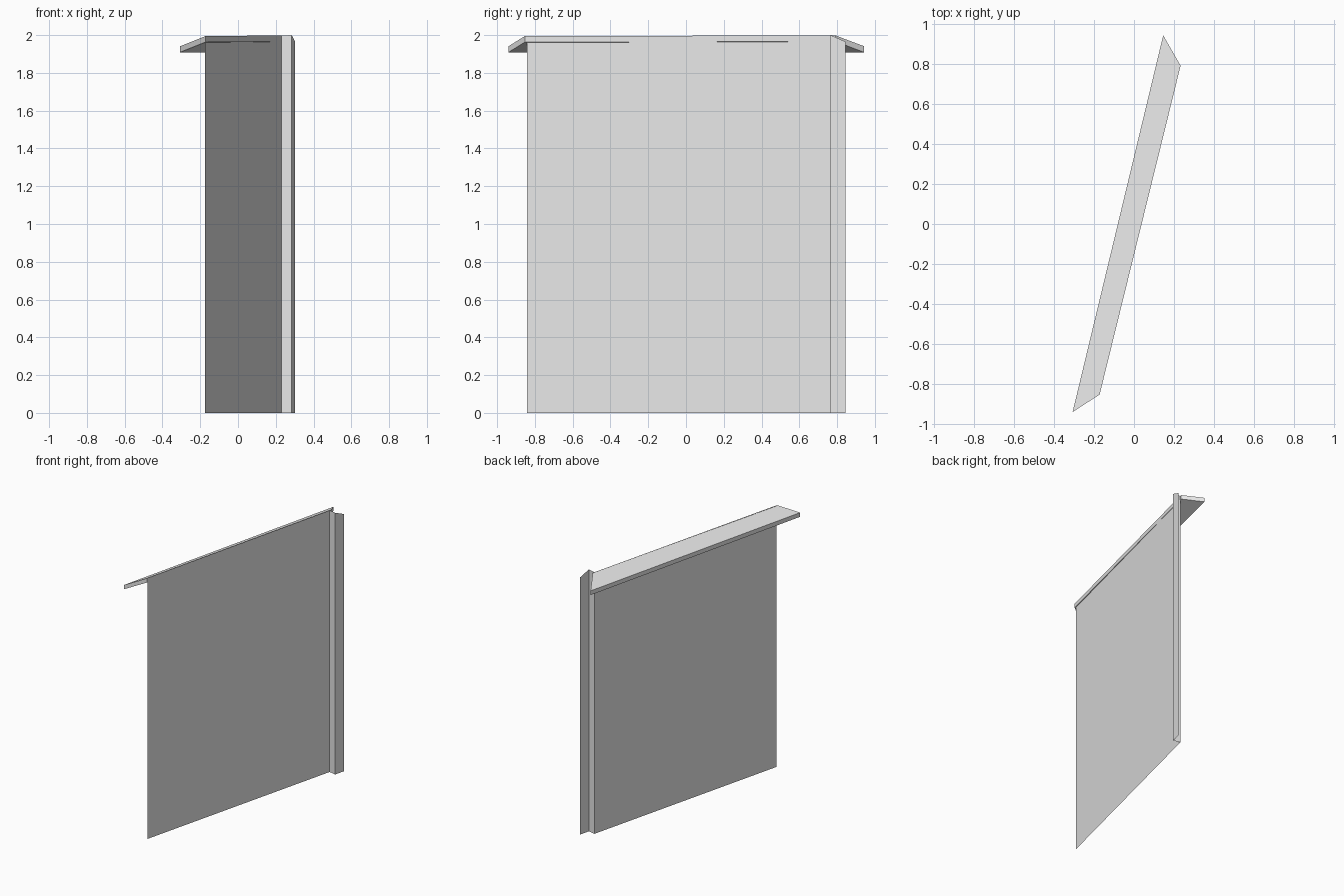
import bpy
import bmesh

cube = bpy.data.objects.get("Cube")
if cube:
    bpy.data.objects.remove(cube, do_unlink=True)

# One plain grey for every part
grey = bpy.data.materials.new("light_grey")
grey.use_nodes = True
colour = (0.8, 0.8, 0.8, 1.0)
grey.diffuse_color = colour
grey.node_tree.nodes["Principled BSDF"].inputs["Base Color"].default_value = colour


def add_object(name, bm):
    mesh = bpy.data.meshes.new(name)
    bm.to_mesh(mesh)
    bm.free()
    mesh.materials.append(grey)
    obj = bpy.data.objects.new(name, mesh)
    bpy.context.collection.objects.link(obj)
    return obj


def vertical_sheet(name, path):
    """Stand a thin sheet on the ground along (x, y, top height) points."""
    bm = bmesh.new()
    low = [bm.verts.new((x, y, 0)) for x, y, z in path]
    high = [bm.verts.new(p) for p in path]
    for i in range(len(path) - 1):
        bm.faces.new((low[i], low[i + 1], high[i + 1], high[i]))
    return add_object(name, bm)


def sloped_slab(name, outline, thickness):
    """Make a slab with upright edges from its top outline."""
    bm = bmesh.new()
    top = bm.faces.new([bm.verts.new(p) for p in outline])
    result = bmesh.ops.extrude_face_region(bm, geom=[top], use_keep_orig=True)
    moved = [g for g in result["geom"] if isinstance(g, bmesh.types.BMVert)]
    bmesh.ops.translate(bm, verts=moved, vec=(0, 0, -thickness))
    bmesh.ops.recalc_face_normals(bm, faces=bm.faces)
    return add_object(name, bm)


wall_start = (-0.175, -0.843, 1.994)
wall_end = (0.229, 0.779, 1.998)
step_corner = (0.284, 0.766, 2.0)
flange_tip = (0.303, 0.845, 1.965)

# Large flat panel, then the stepped flange at its back edge
vertical_sheet("wall_panel", [wall_start, wall_end])
vertical_sheet("edge_flange", [wall_end, step_corner, flange_tip])

# Sloping canopy with mitred ends along the top of the panel
sloped_slab("canopy", [
    (-0.172, -0.853, 1.995), (0.233, 0.792, 1.998),
    (0.146, 0.943, 1.941), (-0.307, -0.94, 1.941),
], 0.032)
